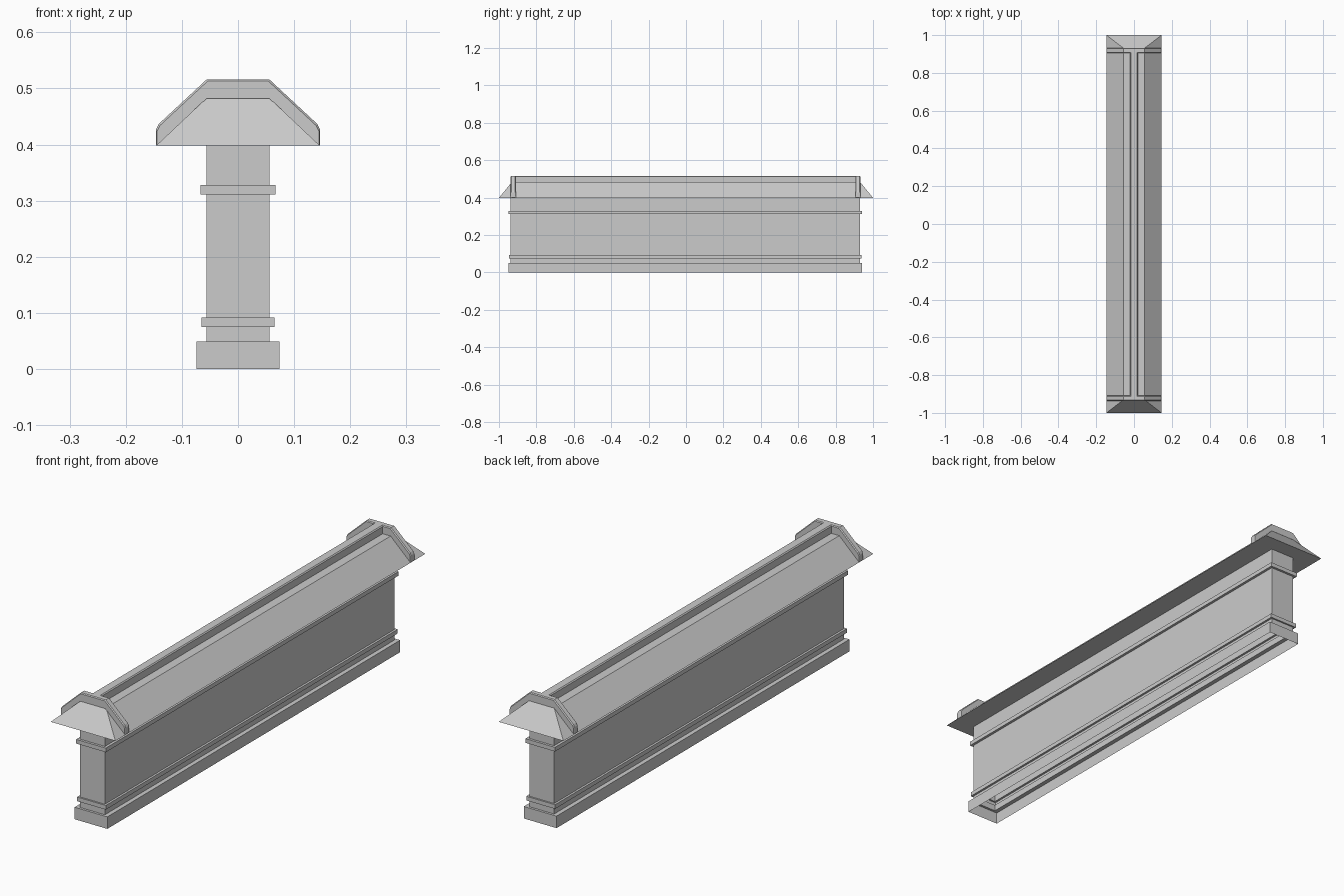
import bpy, bmesh

if "Cube" in bpy.data.objects:
    bpy.data.objects.remove(bpy.data.objects["Cube"])


def loft(name, sections, cap_start=True, cap_end=True):
    """Skin a list of matching closed sections into one flat-shaded object."""
    bm = bmesh.new()
    rings = [[bm.verts.new(p) for p in s] for s in sections]
    n = len(rings[0])
    for a, b in zip(rings, rings[1:]):
        for i in range(n):
            j = (i + 1) % n
            bm.faces.new((a[i], a[j], b[j], b[i]))
    if cap_start:
        bm.faces.new(rings[0][::-1])
    if cap_end:
        bm.faces.new(rings[-1])
    bmesh.ops.recalc_face_normals(bm, faces=bm.faces)
    mesh = bpy.data.meshes.new(name)
    bm.to_mesh(mesh)
    bm.free()
    obj = bpy.data.objects.new(name, mesh)
    bpy.context.collection.objects.link(obj)
    return obj


def rect(hx, hy, z, cy=0.0):
    return [(-hx, cy - hy, z), (hx, cy - hy, z), (hx, cy + hy, z), (-hx, cy + hy, z)]


# Wall: hollow shell stepped outward at the plinth and the two bands
CY = -0.004
body, plinth = (0.056, 0.935), (0.074, 0.945)
low_band, high_band = (0.065, 0.942), (0.067, 0.945)
levels = [(plinth, 0), (plinth, 0.049), (body, 0.049),
          (body, 0.075), (low_band, 0.075), (low_band, 0.092), (body, 0.092),
          (body, 0.311), (high_band, 0.311), (high_band, 0.328), (body, 0.328),
          (body, 0.398)]
loft("wall", [rect(*size, z, CY) for size, z in levels], False, False)

# Hipped roof with flat underside
loft("roof", [rect(0.146, 1.0, 0.398), rect(0.056, 0.931, 0.483)])

# Ridge rail with chamfered top edges
rail = [(-0.02, 0.482), (0.02, 0.482), (0.02, 0.512),
        (0.016, 0.516), (-0.016, 0.516), (-0.02, 0.512)]
loft("ridge_rail", [[(x, y, z) for x, z in rail] for y in (-0.915, 0.91)])

# Raised arches following the roof slope at both ends
outer = [(0.146, 0.399), (0.146, 0.427), (0.141, 0.437), (0.056, 0.516)]
inner = [(0.056, 0.482), (0.145, 0.398)]


def arch_section(y, inset):
    top = [(x - inset * 0.6, z - (inset if i else 0)) for i, (x, z) in enumerate(outer)]
    half = top + [(-x, z) for x, z in reversed(top)]
    under = [(-x, z) for x, z in reversed(inner)] + inner
    return [(x, y, z) for x, z in half + under]


for name, y0, y1 in (("front_arch", -0.937, -0.909), ("back_arch", 0.905, 0.932)):
    loft(name, [arch_section(y0, 0.003), arch_section(y0 + 0.004, 0),
                arch_section(y1 - 0.004, 0), arch_section(y1, 0.003)])
